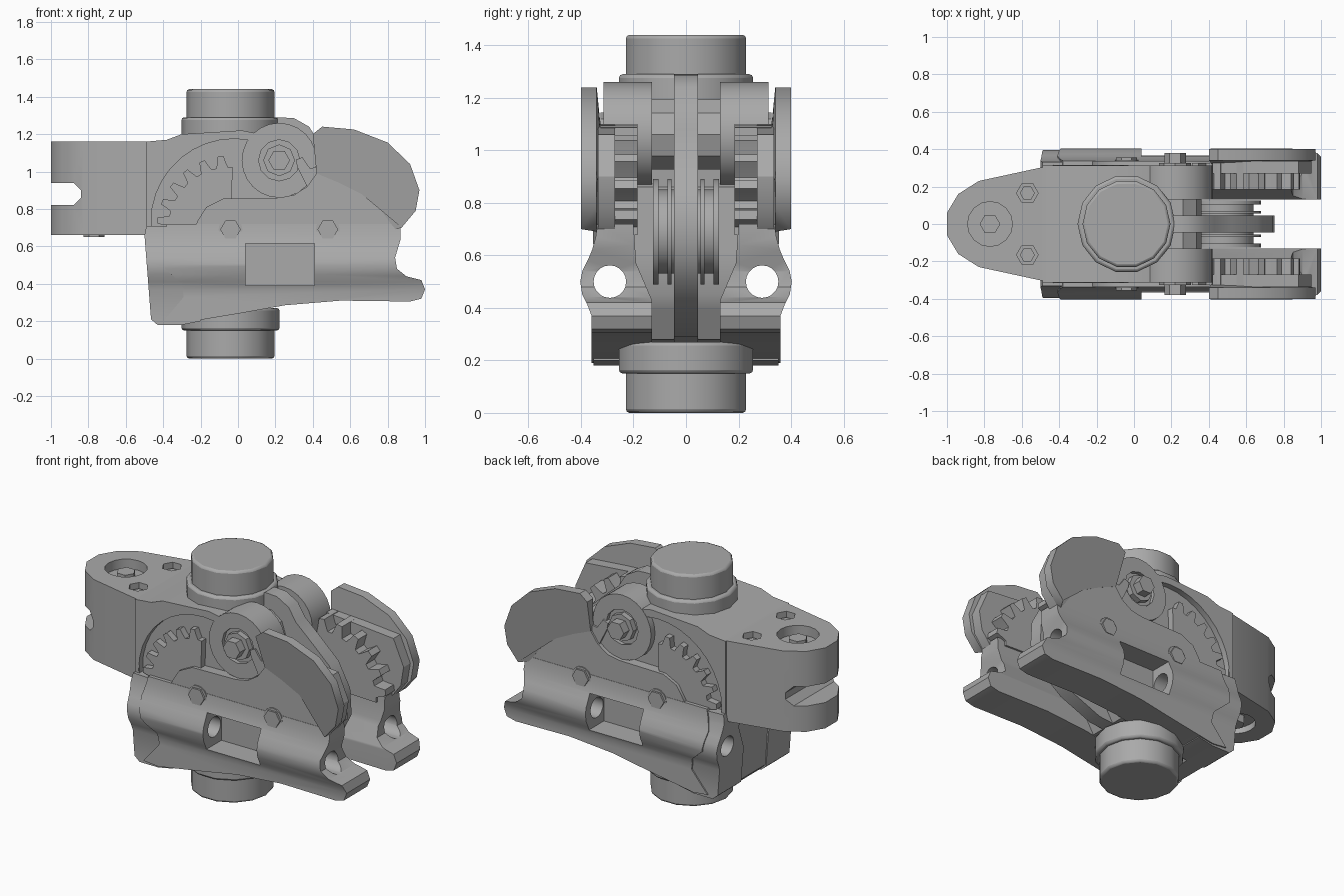
import bpy
import bmesh
from math import cos, sin, pi, radians

default_cube = bpy.data.objects.get("Cube")
if default_cube:
    bpy.data.objects.remove(default_cube, do_unlink=True)

# One machined grey for everything
metal = bpy.data.materials.new("machined grey")
metal.use_nodes = True
grey = (0.4, 0.4, 0.4, 1.0)
metal.diffuse_color = grey
metal.node_tree.nodes["Principled BSDF"].inputs["Base Color"].default_value = grey

PLACE = {
    "x": lambda u, v, depth: (depth, u, v),
    "y": lambda u, v, depth: (u, depth, v),
    "z": lambda u, v, depth: (u, v, depth),
}


def activate(obj):
    bpy.ops.object.select_all(action="DESELECT")
    obj.select_set(True)
    bpy.context.view_layer.objects.active = obj


def prism(name, outline, start, end, axis="y"):
    """Extrude a flat outline along one axis."""
    bm = bmesh.new()
    low = [bm.verts.new(PLACE[axis](u, v, start)) for u, v in outline]
    high = [bm.verts.new(PLACE[axis](u, v, end)) for u, v in outline]
    bm.faces.new(low)
    bm.faces.new(high)
    count = len(outline)
    for i in range(count):
        j = (i + 1) % count
        bm.faces.new((low[i], low[j], high[j], high[i]))
    bmesh.ops.recalc_face_normals(bm, faces=bm.faces)
    mesh = bpy.data.meshes.new(name)
    bm.to_mesh(mesh)
    bm.free()
    mesh.materials.append(metal)
    obj = bpy.data.objects.new(name, mesh)
    bpy.context.collection.objects.link(obj)
    return obj


def ring(u, v, radius, sides=20):
    return [(u + radius * cos(2 * pi * i / sides), v + radius * sin(2 * pi * i / sides))
            for i in range(sides)]


def rectangle(left, right, low, high):
    return [(left, low), (right, low), (right, high), (left, high)]


def sector_gear(centre, root, tip, first, last, teeth):
    """Pie-shaped outline with rounded teeth along the arc."""
    middle = (root + tip) / 2
    points = [centre]
    for i in range(teeth):
        for step, radius in ((0, root), (0.3, root), (0.42, middle), (0.5, tip),
                             (0.8, tip), (0.88, middle)):
            angle = radians(first + (last - first) * (i + step) / teeth)
            points.append((centre[0] + radius * cos(angle), centre[1] + radius * sin(angle)))
    return points


def boolean(obj, tool, operation="DIFFERENCE"):
    modifier = obj.modifiers.new("cut", "BOOLEAN")
    modifier.object = tool
    modifier.operation = operation
    modifier.solver = "EXACT"
    activate(obj)
    bpy.ops.object.modifier_apply(modifier=modifier.name)
    bpy.data.objects.remove(tool, do_unlink=True)


def finish(obj, mirrored=False, bevel=0.0, smooth=32):
    if smooth:
        activate(obj)
        bpy.ops.object.shade_smooth_by_angle(angle=radians(smooth))
    if bevel:
        rim = obj.modifiers.new("rim", "BEVEL")
        rim.width = bevel
        rim.segments = 2
        rim.limit_method = "ANGLE"
        rim.angle_limit = radians(50)
    if mirrored:
        mirror = obj.modifiers.new("both sides", "MIRROR")
        mirror.use_axis = (False, True, False)
    return obj


def cut_rod_hole(obj, side=1):
    boolean(obj, prism("hole_tool", ring(0.29 * side, 0.5, 0.062), -2, 2, "x"))


def cut_window(obj, side=1):
    boolean(obj, prism("window_tool", rectangle(0.04, 0.41, 0.39, 0.615), 0.22 * side, 0.6 * side))


PIVOT_A, PIVOT_B, HINGE = (-0.04, 0.69), (0.48, 0.69), (0.22, 1.06)

# Top and bottom bearing posts with collars
for name, start, end, radius in (
        ("top_post", 1.25, 1.44, 0.235), ("top_collar", 1.15, 1.29, 0.262),
        ("bottom_post", 0, 0.2, 0.235), ("bottom_collar", 0.15, 0.27, 0.262)):
    finish(prism(name, ring(-0.04, 0, radius, 14), start, end, "z"), bevel=0.014)

# Central body with sunken round pockets on both sides
body = prism("main_body", [
    (-0.49, 0.66), (-0.46, 0.22), (-0.42, 0.18), (-0.3, 0.18), (-0.24, 0.25), (0.2, 0.28),
    (0.3, 0.45), (0.3, 0.86), (0.12, 0.95), (0.12, 1.2), (0.02, 1.22), (-0.3, 1.2),
    (-0.38, 1.17), (-0.49, 1.16)], -0.312, 0.312)
for side in (-1, 1):
    boolean(body, prism("pocket_tool", ring(-0.02, 0.73, 0.445, 36), 0.275 * side, 0.5 * side))
    cut_rod_hole(body, side)
    cut_window(body, side)
finish(body)

# Mounting arm with open slot and bolt holes
half_plan = [(-0.46, 0.31), (-0.83, 0.23), (-0.94, 0.16), (-1, 0.06)]
arm = prism("mounting_arm", half_plan + [(x, -y) for x, y in reversed(half_plan)], 0.66, 1.16, "z")
boolean(arm, prism("slot_tool", [(-1.1, 0.82), (-0.88, 0.82), (-0.84, 0.86), (-0.84, 0.9),
                                 (-0.88, 0.94), (-1.1, 0.94)], -1, 1))
for start, end in ((1.1, 1.3), (0.5, 0.7)):
    boolean(arm, prism("bore_tool", ring(-0.77, 0, 0.12, 16), start, end, "z"))
    for side in (-1, 1):
        boolean(arm, prism("bore_tool", ring(-0.57, 0.165 * side, 0.058, 6), start, end, "z"))
finish(arm)
prism("arm_bolt", ring(-0.77, 0, 0.055, 6), 0.65, 1.14, "z")
for side in (-1, 1):
    prism("arm_screw", ring(-0.57, 0.165 * side, 0.04, 6), 0.67, 1.13, "z")

# Centre rib and its grooved rollers
finish(prism("centre_rib", [
    (0.0, 0.26), (0.3, 0.29), (0.52, 0.38), (0.68, 0.5), (0.75, 0.64), (0.74, 0.8),
    (0.66, 0.95), (0.52, 1.08), (0.43, 1.16), (0.38, 1.24), (0.3, 1.285), (0.22, 1.29),
    (0.12, 1.24), (0.0, 1.2)], -0.045, 0.045))
for name, radius, start, end in (("roller_rim", 0.2, 0.055, 0.07), ("roller_core", 0.16, 0.03, 0.11),
                                 ("roller_flange", 0.2, 0.105, 0.125)):
    finish(prism(name, ring(*PIVOT_B, radius), start, end), mirrored=True)

# Hinge barrels, round caps and their raised bolts
barrel = prism("hinge_barrel", ring(*HINGE, 0.2, 24), 0.13, 0.314)
boolean(barrel, prism("recess_tool", ring(*HINGE, 0.11, 12), 0.29, 0.5))
finish(barrel, mirrored=True)
finish(prism("hinge_core", ring(*HINGE, 0.14, 10), 0, 0.15), mirrored=True)
finish(prism("hinge_washer", ring(*HINGE, 0.085, 8), 0.28, 0.325), mirrored=True, smooth=0)
finish(prism("hinge_bolt", ring(*HINGE, 0.058, 6), 0.28, 0.38), mirrored=True, smooth=0)

# Fixed gear teeth beside the arm
finish(prism("rear_gear", sector_gear(PIVOT_A, 0.335, 0.395, 88, 178, 6), 0.2, 0.316), mirrored=True)

# Jaw gear teeth at the open end
finish(prism("jaw_gear", sector_gear(PIVOT_B, 0.34, 0.41, -2, 118, 7), 0.185, 0.325), mirrored=True)

# Rails: side outline crossed with the bulged rail section
section = [(0.13, 0.1), (0.36, 0.1), (0.36, 0.37), (0.375, 0.41), (0.395, 0.45), (0.403, 0.5),
           (0.395, 0.54), (0.375, 0.58), (0.358, 0.62), (0.344, 0.67), (0.338, 0.72), (0.2, 0.72),
           (0.19, 0.57), (0.13, 0.43)]
jaw_outline = [
    (-0.38, 0.72), (-0.41, 0.6), (-0.39, 0.48), (-0.3, 0.4), (-0.29, 0.33), (-0.34, 0.27),
    (-0.4, 0.2), (-0.3, 0.19), (0.0, 0.24), (0.25, 0.285), (0.55, 0.31), (0.92, 0.305),
    (0.98, 0.32), (1, 0.37), (0.98, 0.42), (0.9, 0.44), (0.85, 0.48), (0.84, 0.54),
    (0.87, 0.64), (0.87, 0.72)]
block_outline = [(-0.5, 0.66), (-0.465, 0.21), (-0.43, 0.18), (-0.3, 0.18), (-0.2, 0.2),
                 (-0.2, 0.7), (-0.49, 0.71)]
for name, outline, inset in (("jaw_rail", jaw_outline, 0), ("end_block", block_outline, 0.008)):
    rail = prism(name, [(y - inset, z) for y, z in section], -0.6, 1.1, "x")
    boolean(rail, prism("outline_tool", outline, 0, 0.6), "INTERSECT")
    cut_rod_hole(rail)
    if name == "jaw_rail":
        cut_window(rail)
    finish(rail, mirrored=True)

# Flat jaw plate, hollowed around the hinge cap
plate = prism("jaw_plate", [
    (-0.23, 0.65), (0.87, 0.65), (0.87, 0.7), (0.93, 0.78), (0.95, 0.9), (0.88, 1.06),
    (0.42, 1.1), (0.42, 0.99), (0.37, 0.92), (0.3, 0.875), (0.22, 0.86), (-0.08, 0.855),
    (-0.17, 0.81), (-0.22, 0.73)], 0.27, 0.336)
finish(plate, mirrored=True)

# Flared thumb pad, its outer face leaning out toward the rim
thumb = prism("thumb_pad", [
    (0.4, 1.2), (0.45, 1.24), (0.62, 1.225), (0.8, 1.155), (0.92, 1.04), (0.97, 0.9),
    (0.95, 0.79), (0.875, 0.7), (0.84, 0.69), (0.76, 0.8), (0.66, 0.88), (0.54, 0.94),
    (0.42, 0.99)], 0.315, 0.4)
for vertex in thumb.data.vertices:
    x, y, z = vertex.co
    inner_edge = (x - 0.48) ** 2 + (z - 0.69) ** 2 < 0.38 ** 2
    if y > 0.39 and inner_edge:
        vertex.co.y = 0.337
    elif y < 0.39 and not inner_edge:
        vertex.co.y = 0.34
finish(thumb, mirrored=True, smooth=40)

# Pivot bolts through the jaw plates
for pivot in (PIVOT_A, PIVOT_B):
    finish(prism("pivot_washer", ring(*pivot, 0.064, 16), 0.32, 0.343), mirrored=True)
    finish(prism("pivot_bolt", ring(*pivot, 0.055, 6), 0.32, 0.355), mirrored=True, smooth=0)
